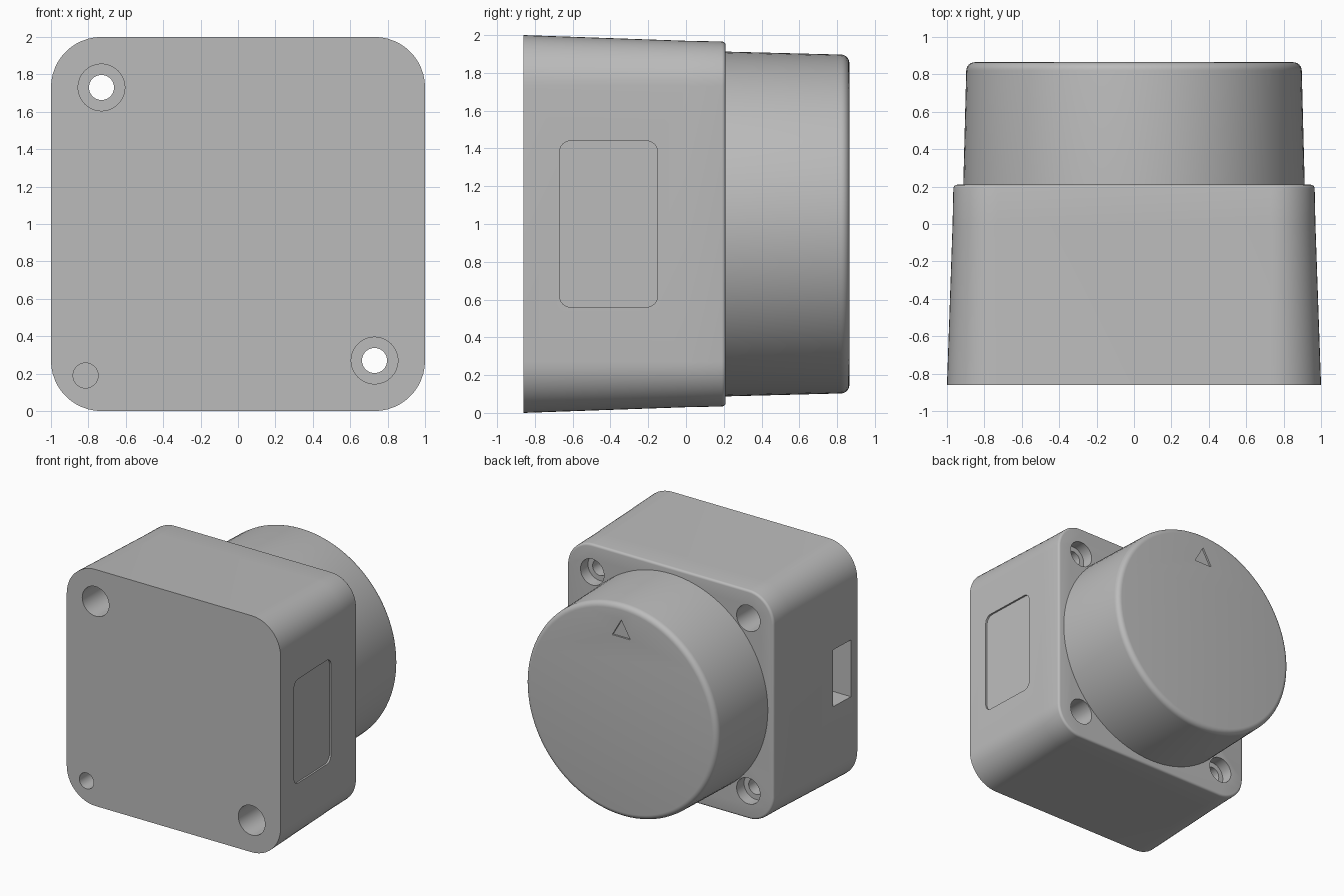
import bpy, bmesh
from math import sin, cos, pi, radians

cube = bpy.data.objects.get("Cube")
if cube:
    bpy.data.objects.remove(cube, do_unlink=True)

grey = bpy.data.materials.new("plain_grey")
grey.use_nodes = True
COLOUR = (0.5, 0.5, 0.5, 1)
grey.diffuse_color = COLOUR
grey.node_tree.nodes["Principled BSDF"].inputs["Base Color"].default_value = COLOUR

FRONT, STEP, BACK = -0.86, 0.21, 0.865
HOLE = 0.73  # hole offset from the centre line


def loft(name, rings):
    """Skin a closed solid through rings of points."""
    bm = bmesh.new()
    loops = [[bm.verts.new(p) for p in ring] for ring in rings]
    for a, b in zip(loops, loops[1:]):
        for i in range(len(a)):
            j = (i + 1) % len(a)
            bm.faces.new((a[i], a[j], b[j], b[i]))
    bm.faces.new(loops[0])
    bm.faces.new(loops[-1])
    bmesh.ops.recalc_face_normals(bm, faces=bm.faces)
    mesh = bpy.data.meshes.new(name)
    bm.to_mesh(mesh)
    bm.free()
    mesh.materials.append(grey)
    obj = bpy.data.objects.new(name, mesh)
    bpy.context.collection.objects.link(obj)
    return obj


def rounded_rect(hu, hv, r, seg=12):
    """Outline centred on the origin, as (u, v) pairs."""
    pts = []
    for k, (su, sv) in enumerate(((1, 1), (-1, 1), (-1, -1), (1, -1))):
        for i in range(seg + 1):
            a = (k + i / seg) * pi / 2
            pts.append((su * (hu - r) + r * cos(a), sv * (hv - r) + r * sin(a)))
    return pts


def circle(r, y, x=0, z=1, n=48):
    return [(x + r * cos(2 * pi * i / n), y, z + r * sin(2 * pi * i / n)) for i in range(n)]


def square_ring(h, r, y):
    return [(u, y, 1 + v) for u, v in rounded_rect(h, h, r)]


def cut(target, cutter):
    bpy.context.view_layer.objects.active = target
    mod = target.modifiers.new("cut", "BOOLEAN")
    mod.operation, mod.solver, mod.object = "DIFFERENCE", "EXACT", cutter
    bpy.ops.object.modifier_apply(modifier=mod.name)
    bpy.data.objects.remove(cutter, do_unlink=True)


def drill(target, x, z, r, y0, y1):
    cut(target, loft("drill", [circle(r, y0, x, z), circle(r, y1, x, z)]))


def smooth(obj):
    bpy.ops.object.select_all(action="DESELECT")
    obj.select_set(True)
    bpy.context.view_layer.objects.active = obj
    bpy.ops.object.shade_smooth_by_angle(angle=radians(30))


# Housing: drafted rounded box with a softened back rim
rim = 0.02
rings = [square_ring(1, 0.27, FRONT), square_ring(0.97, 0.24, 0)]
for i in range(5):
    a = i / 4 * pi / 2
    inset = rim * (1 - cos(a))
    rings.append(square_ring(0.966 - inset, 0.236 - inset, STEP - rim + rim * sin(a)))
housing = loft("housing", rings)

# Corner holes: two run right through, two are stepped and blind
for s in (-1, 1):
    x, z = s * HOLE, 1 - s * HOLE
    drill(housing, x, z, 0.125, FRONT - 0.1, FRONT + 0.45)
    drill(housing, x, z, 0.067, FRONT + 0.3, STEP)
    drill(housing, x, z, 0.11, STEP - 0.4, STEP + 0.1)
    z = 1 + s * HOLE
    drill(housing, x, z, 0.11, STEP - 0.1, STEP + 0.1)
    drill(housing, x, z, 0.067, STEP - 0.5, STEP)

# Small blind hole in the front
drill(housing, -0.815, 0.19, 0.067, FRONT - 0.1, FRONT + 0.3)

# Cable port in one side
port = [(-0.78, 0.76), (-0.55, 0.76), (-0.55, 1.24), (-0.78, 1.24)]
cut(housing, loft("port", [[(x, y, z) for y, z in port] for x in (-1.1, -0.75)]))

# Shallow label recess following the draft of the other side
label = [(v - 0.41, 1 + u) for u, v in rounded_rect(0.44, 0.26, 0.06, 6)]
wall = lambda y: 1 - 0.03 * (y - FRONT) / -FRONT
cut(housing, loft("label", [[(wall(y) + d, y, z) for y, z in label] for d in (-0.015, 0.1)]))
smooth(housing)

# Round cap with a filleted edge
fillet = 0.045
rings = [circle(0.913, STEP - 0.01, n=96)]
for i in range(7):
    a = i / 6 * pi / 2
    rings.append(circle(0.897 - fillet * (1 - cos(a)), BACK - fillet + fillet * sin(a), n=96))
cap = loft("round_cap", rings)

# Engraved triangular pointer
pointer = [(-0.085, 1.624), (0.085, 1.624), (0, 1.77)]
cut(cap, loft("pointer", [[(x, y, z) for x, z in pointer] for y in (BACK - 0.015, BACK + 0.1)]))
smooth(cap)
